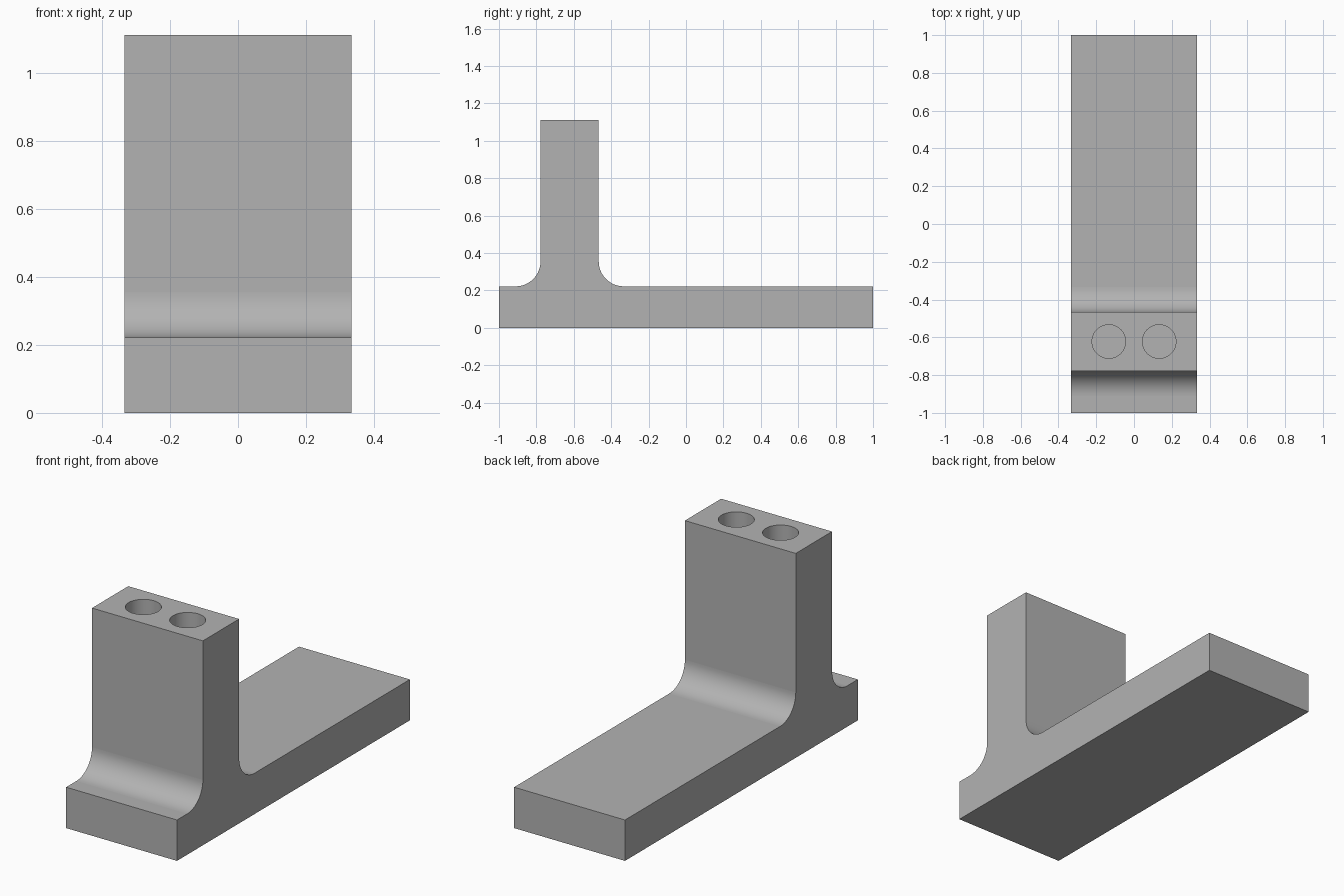
import bpy
import bmesh
from math import pi, cos, sin
from mathutils import Matrix

cube = bpy.data.objects.get("Cube")
if cube:
    bpy.data.objects.remove(cube, do_unlink=True)

UNIT = 2 / 45                      # the part is 45 modules long
HALF_WIDTH = 7.5 * UNIT
BASE_TOP, POST_TOP = 5 * UNIT, 25 * UNIT
POST_FRONT, POST_BACK = -1 + 5 * UNIT, -1 + 12 * UNIT
FILLET = 3 * UNIT
HOLE_RADIUS, HOLE_OFFSET, HOLE_DEPTH = 2 * UNIT, 3 * UNIT, 10 * UNIT
STEPS = 16

grey = bpy.data.materials.new("plain grey")
grey.use_nodes = True
colour = (0.45, 0.45, 0.45, 1)
grey.diffuse_color = colour
grey.node_tree.nodes["Principled BSDF"].inputs["Base Color"].default_value = colour


def add_object(name, bm):
    bmesh.ops.recalc_face_normals(bm, faces=bm.faces)
    mesh = bpy.data.meshes.new(name)
    bm.to_mesh(mesh)
    bm.free()
    mesh.materials.append(grey)
    obj = bpy.data.objects.new(name, mesh)
    bpy.context.collection.objects.link(obj)
    return obj


def fillet(y, start, end):
    """Concave arc in the side profile, from one angle to another."""
    z = BASE_TOP + FILLET
    angles = [start + (end - start) * i / STEPS for i in range(STEPS + 1)]
    return [(y + FILLET * cos(a), z + FILLET * sin(a)) for a in angles]


# Side profile: base plate with a filleted upright post
profile = [(-1, 0), (1, 0), (1, BASE_TOP)]
profile += fillet(POST_BACK + FILLET, -pi / 2, -pi)
profile += [(POST_BACK, POST_TOP), (POST_FRONT, POST_TOP)]
profile += fillet(POST_FRONT - FILLET, 0, -pi / 2)
profile += [(-1, BASE_TOP)]

bm = bmesh.new()
side = bm.faces.new([bm.verts.new((-HALF_WIDTH, y, z)) for y, z in profile])
extruded = bmesh.ops.extrude_face_region(bm, geom=[side], use_keep_orig=True)
moved = [v for v in extruded["geom"] if isinstance(v, bmesh.types.BMVert)]
bmesh.ops.translate(bm, verts=moved, vec=(2 * HALF_WIDTH, 0, 0))
bracket = add_object("bracket_body", bm)

# Two blind holes bored into the top of the post
bm = bmesh.new()
for sign in (-1, 1):
    place = Matrix.Translation((sign * HOLE_OFFSET,
                                (POST_FRONT + POST_BACK) / 2, POST_TOP))
    bmesh.ops.create_cone(bm, cap_ends=True, segments=48, radius1=HOLE_RADIUS,
                          radius2=HOLE_RADIUS, depth=2 * HOLE_DEPTH, matrix=place)
cutter = add_object("hole_cutter", bm)
cutter.hide_render = True

bore = bracket.modifiers.new("bore holes", "BOOLEAN")
bore.operation = "DIFFERENCE"
bore.solver = "EXACT"
bore.object = cutter
bpy.context.view_layer.objects.active = bracket
bracket.select_set(True)
bpy.ops.object.modifier_apply(modifier=bore.name)
bpy.data.objects.remove(cutter, do_unlink=True)

# Smooth only the curved walls, keeping the planar faces crisp
for face in bracket.data.polygons:
    face.use_smooth = max(abs(c) for c in face.normal) < 0.9999
